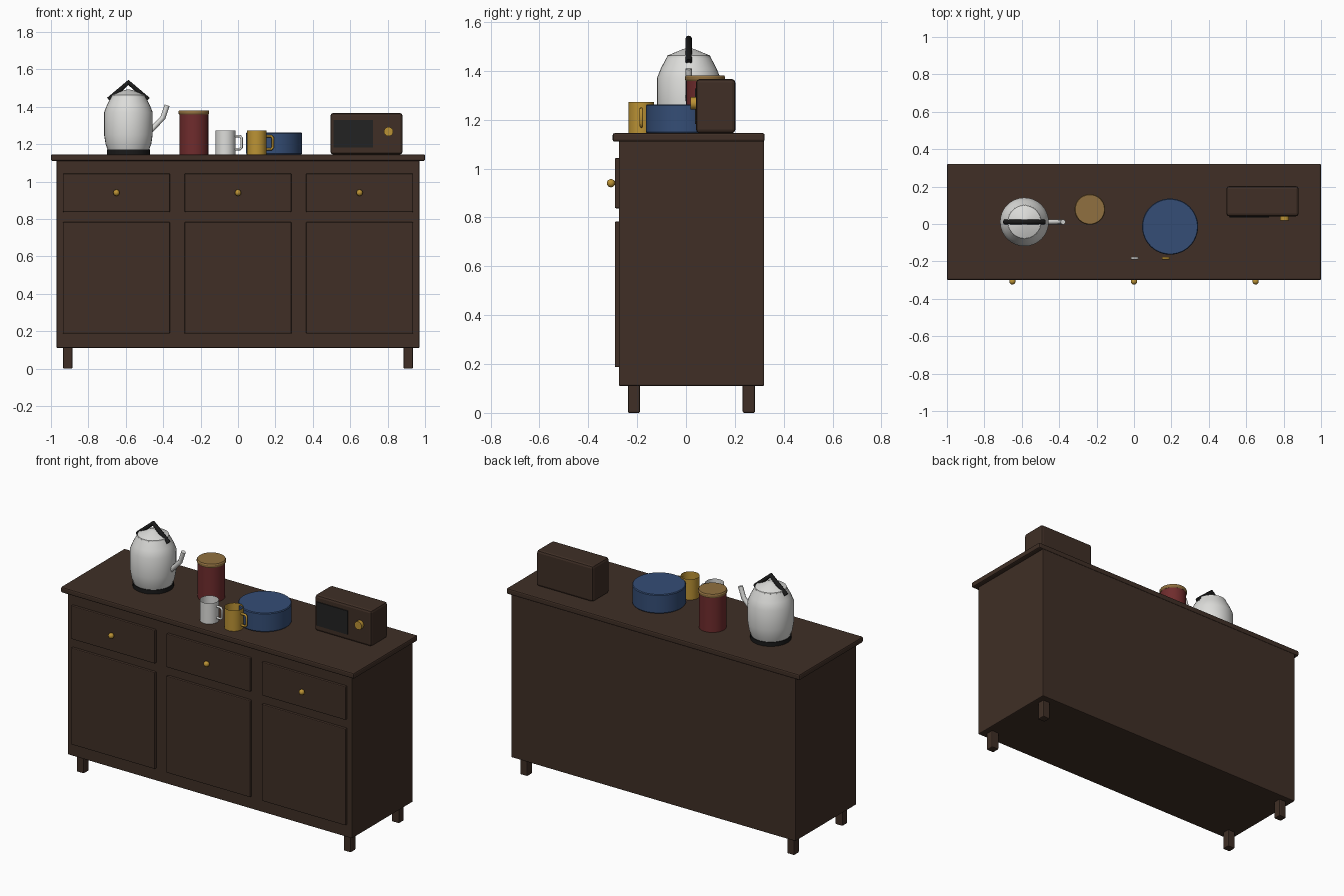
import bpy, bmesh, math
from mathutils import Matrix, Vector

cube = bpy.data.objects.get("Cube")
if cube:
    bpy.data.objects.remove(cube, do_unlink=True)


def material(name, rgb, rough=0.6):
    m = bpy.data.materials.new(name)
    m.use_nodes = True
    m.diffuse_color = (*rgb, 1)
    m.node_tree.nodes["Principled BSDF"].inputs["Base Color"].default_value = (*rgb, 1)
    m.node_tree.nodes["Principled BSDF"].inputs["Roughness"].default_value = rough
    return m


WOOD = material("dark_wood", (0.05, 0.028, 0.019))
WHITE = material("white_enamel", (0.72, 0.72, 0.70))
BLACK = material("black", (0.01, 0.01, 0.01))
SCREEN = material("dark_glass", (0.016, 0.016, 0.016))
RED = material("dark_red", (0.16, 0.025, 0.026))
TAN = material("tan_lid", (0.28, 0.16, 0.05))
YELLOW = material("mustard", (0.50, 0.29, 0.035))
BLUE = material("blue", (0.035, 0.075, 0.18))


def finish(name, bm, mat, smooth=True):
    bmesh.ops.recalc_face_normals(bm, faces=bm.faces)
    mesh = bpy.data.meshes.new(name)
    bm.to_mesh(mesh)
    bm.free()
    mesh.materials.append(mat)
    ob = bpy.data.objects.new(name, mesh)
    bpy.context.collection.objects.link(ob)
    if smooth:
        bpy.ops.object.select_all(action='DESELECT')
        ob.select_set(True)
        bpy.context.view_layer.objects.active = ob
        bpy.ops.object.shade_smooth_by_angle(angle=math.radians(32))
    return ob


def box(name, x, y, z, mat, bevel=0.006):
    """Bevelled box from (min, max) ranges on each axis."""
    bm = bmesh.new()
    size = Vector([r[1] - r[0] for r in (x, y, z)])
    mid = Vector([(r[0] + r[1]) / 2 for r in (x, y, z)])
    bmesh.ops.create_cube(bm, size=1, matrix=Matrix.Translation(mid) @ Matrix.Diagonal((*size, 1)))
    if bevel:
        bmesh.ops.bevel(bm, geom=bm.edges[:], offset=bevel, segments=2, profile=0.5, affect='EDGES')
    return finish(name, bm, mat, False)


def lathe(name, profile, centre, mat, sides=32):
    """Turn a (radius, z) profile around a vertical axis."""
    bm = bmesh.new()
    verts = [bm.verts.new((r, 0, z)) for r, z in profile]
    edges = [bm.edges.new(pair) for pair in zip(verts, verts[1:])]
    bmesh.ops.spin(bm, geom=verts + edges, axis=(0, 0, 1), cent=(0, 0, 0),
                   angle=math.tau, steps=sides)
    bmesh.ops.remove_doubles(bm, verts=bm.verts, dist=0.0002)
    bmesh.ops.translate(bm, verts=bm.verts, vec=(*centre, 0))
    return finish(name, bm, mat)


def tube(name, points, radius, mat):
    """Round tube along a path of straight segments."""
    curve = bpy.data.curves.new(name, 'CURVE')
    curve.dimensions = '3D'
    curve.bevel_depth = radius
    curve.bevel_resolution = 2
    curve.use_fill_caps = True
    spline = curve.splines.new('POLY')
    spline.points.add(len(points) - 1)
    for p, co in zip(spline.points, points):
        p.co = (*co, 1)
    curve.materials.append(mat)
    ob = bpy.data.objects.new(name, curve)
    bpy.context.collection.objects.link(ob)
    return ob


def front_knob(name, x, y, z, radius, depth, mat):
    """Short cylinder pointing to the front, starting at y."""
    bm = bmesh.new()
    bmesh.ops.create_cone(bm, cap_ends=True, segments=16, radius1=radius, radius2=radius, depth=depth,
                          matrix=Matrix.Translation((x, y - depth / 2, z)) @ Matrix.Rotation(math.pi / 2, 4, 'X'))
    return finish(name, bm, mat)


# Cabinet
TOP = 1.145
box("cabinet_body", (-0.97, 0.97), (-0.275, 0.32), (0.11, 1.115), WOOD)
box("cabinet_top", (-1, 1), (-0.3, 0.322), (1.11, TOP), WOOD, 0.008)
for sx, side in ((-1, "right"), (1, "left")):
    for y, end in ((-0.213, "front"), (0.257, "back")):
        x = sx * 0.91
        box(f"{end}_{side}_leg", (x - 0.025, x + 0.025), (y - 0.025, y + 0.025), (0, 0.12), WOOD)

# Drawers, doors and knobs
for x, place in ((-0.65, "right"), (0, "middle"), (0.65, "left")):
    span = (x - 0.286, x + 0.286)
    box(f"{place}_drawer", span, (-0.291, -0.27), (0.837, 1.043), WOOD, 0.005)
    box(f"{place}_door", span, (-0.291, -0.27), (0.187, 0.783), WOOD, 0.005)
    front_knob(f"{place}_drawer_stem", x, -0.288, 0.94, 0.008, 0.015, YELLOW)
    bm = bmesh.new()
    bmesh.ops.create_uvsphere(bm, u_segments=12, v_segments=8, radius=0.017,
                              matrix=Matrix.Translation((x, -0.307, 0.94)))
    finish(f"{place}_drawer_knob", bm, YELLOW)

# Kettle
kx, ky = -0.586, 0.011
lathe("kettle_base", [(0, TOP), (0.115, TOP), (0.115, 1.17), (0, 1.17)], (kx, ky), BLACK)
lathe("kettle_body", [(0, 1.165), (0.109, 1.165), (0.122, 1.2), (0.13, 1.25), (0.13, 1.37),
                      (0.114, 1.41), (0.09, 1.455), (0, 1.455)], (kx, ky), WHITE)
lathe("kettle_lid", [(0.09, 1.453), (0.088, 1.462), (0.02, 1.49), (0, 1.492)], (kx, ky), WHITE)
tube("kettle_handle", [(kx - 0.105, ky, 1.437), (kx, ky, 1.53), (kx + 0.105, ky, 1.437)], 0.014, BLACK)
tube("kettle_spout", [(kx + 0.115, ky, 1.268), (kx + 0.185, ky, 1.342), (kx + 0.207, ky, 1.408)], 0.014, WHITE)

# Canister
can = (-0.236, 0.078)
lathe("canister", [(0, TOP), (0.077, TOP), (0.077, 1.36), (0, 1.36)], can, RED)
lathe("canister_lid", [(0, 1.358), (0.078, 1.358), (0.082, 1.364), (0.082, 1.375), (0.078, 1.381), (0, 1.381)],
      can, TAN)

# Open mugs
for name, x, mat in (("white_mug", -0.067, WHITE), ("yellow_mug", 0.1, YELLOW)):
    y = -0.183
    lathe(name, [(0.053, TOP), (0.053, 1.272)], (x, y), mat, 24)
    tube(name + "_handle", [(x + dx, y, z) for dx, z in (
        (0.05, 1.243), (0.078, 1.243), (0.086, 1.233), (0.086, 1.183), (0.078, 1.173), (0.05, 1.173))], 0.007, mat)

# Round pot
lathe("round_pot", [(0, TOP), (0.146, TOP), (0.15, 1.15), (0.15, 1.257), (0.146, 1.262), (0, 1.262)],
      (0.193, -0.014), BLUE, 48)

# Countertop appliance
box("appliance_body", (0.494, 0.88), (0.041, 0.202), (TOP, 1.366), WOOD, 0.014)
box("appliance_window", (0.51, 0.722), (0.036, 0.045), (1.182, 1.328), SCREEN, 0)
front_knob("appliance_dial", 0.805, 0.043, 1.267, 0.025, 0.024, YELLOW)
